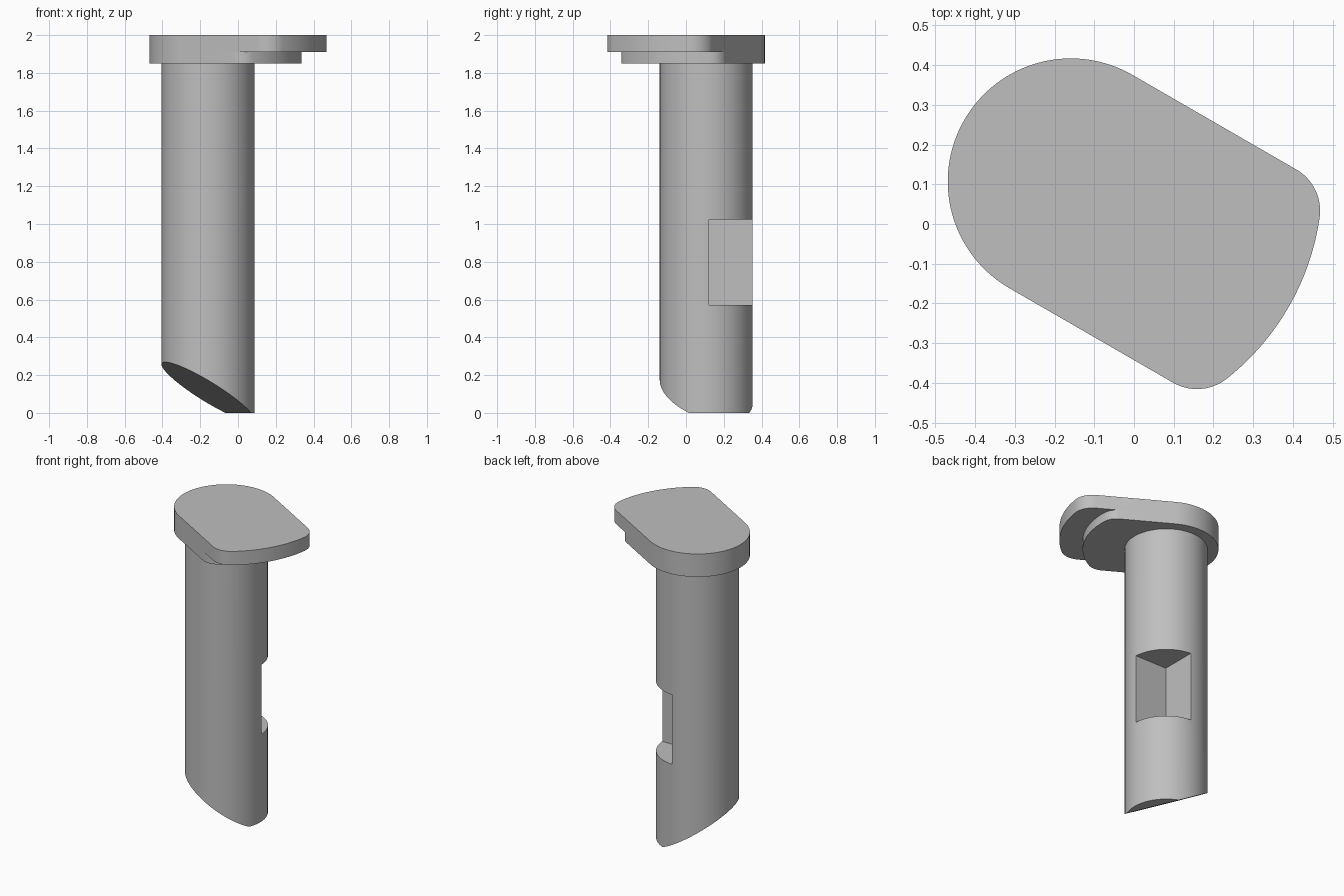
import bpy, bmesh
from math import sin, cos, radians, sqrt, atan2, pi
from mathutils import Matrix, Vector

AXIS = Vector((-0.159, 0.107, 0))      # pin axis in plan
PIN_R, HEAD_R = 0.246, 0.31
TOP, LEDGE, UNDER = 2.0, 1.91, 1.85

cube = bpy.data.objects.get("Cube")
if cube:
    bpy.data.objects.remove(cube, do_unlink=True)

steel = bpy.data.materials.new("plain grey")
steel.use_nodes = True
grey = (0.52, 0.52, 0.52, 1)
steel.diffuse_color = grey
steel.node_tree.nodes["Principled BSDF"].inputs["Base Color"].default_value = grey


def make_object(name, bm):
    bmesh.ops.recalc_face_normals(bm, faces=bm.faces)
    mesh = bpy.data.meshes.new(name)
    bm.to_mesh(mesh)
    bm.free()
    mesh.materials.append(steel)
    ob = bpy.data.objects.new(name, mesh)
    bpy.context.collection.objects.link(ob)
    return ob


def extrude_outline(points, z0, z1):
    bm = bmesh.new()
    face = bm.faces.new([bm.verts.new((x, y, z0)) for x, y in points])
    top = bmesh.ops.extrude_face_region(bm, geom=[face])["geom"]
    bmesh.ops.translate(bm, vec=(0, 0, z1 - z0),
                        verts=[v for v in top if isinstance(v, bmesh.types.BMVert)])
    return bm


def arc(centre, r, a0, a1, steps):
    return [(centre[0] + r * cos(a0 + (a1 - a0) * i / steps),
             centre[1] + r * sin(a0 + (a1 - a0) * i / steps)) for i in range(steps + 1)]


def tongue(reach, fillet):
    """Round back, straight flanks, and an arc nose with filleted corners."""
    v = HEAD_R - fillet
    u = sqrt((reach - fillet) ** 2 - v ** 2)
    a = atan2(v, u)
    pts = arc((0, 0), HEAD_R, pi / 2, 3 * pi / 2, 64)
    pts += arc((u, -v), fillet, -pi / 2, -a, 16)
    pts += arc((0, 0), reach, -a, a, 32)[1:-1]
    pts += arc((u, v), fillet, a, pi / 2, 16)
    turn = Matrix.Rotation(radians(-30), 3, 'Z')
    return [(AXIS + turn @ Vector((x, y, 0))).xy for x, y in pts]


def apply_boolean(ob, other, operation):
    mod = ob.modifiers.new(operation.lower(), 'BOOLEAN')
    mod.operation, mod.solver, mod.object = operation, 'EXACT', other
    bpy.context.view_layer.update()
    bpy.context.view_layer.objects.active = ob
    bpy.ops.object.modifier_apply(modifier=mod.name)
    bpy.data.objects.remove(other, do_unlink=True)


# Head: long upper plate joined to a shorter tier underneath
head = make_object("head", extrude_outline(tongue(0.633, 0.12), LEDGE, TOP))
tier = make_object("head_lower_tier", extrude_outline(tongue(0.495, 0.10), UNDER, LEDGE))
apply_boolean(head, tier, 'UNION')

# Pin: round shaft with a slanted cut at the foot
rim = [(x + AXIS.x, y + AXIS.y) for x, y in arc((0, 0), PIN_R, 0, 2 * pi, 128)[:-1]]
bm = extrude_outline(rim, 0, UNDER)
slope, heading = 0.64, radians(23)
bmesh.ops.bisect_plane(bm, geom=bm.verts[:] + bm.edges[:] + bm.faces[:],
                       plane_co=(0, 0, slope * 0.07),
                       plane_no=(slope * cos(heading), slope * sin(heading), 1),
                       clear_inner=True)
bmesh.ops.holes_fill(bm, edges=[e for e in bm.edges if e.is_boundary])
pin = make_object("pin", bm)

# Quarter notch cut to the axis on the back of the pin
x0, y0 = AXIS.x + 0.015, AXIS.y + 0.015
notch = [(x0, y0), (x0 + 0.5, y0), (x0 + 0.5, y0 + 0.5), (x0, y0 + 0.5)]
cutter = make_object("notch_cutter", extrude_outline(notch, 0.57, 1.025))
cutter.hide_render = True
apply_boolean(pin, cutter, 'DIFFERENCE')

# Smooth the curved walls, keep the rims sharp
bpy.ops.object.select_all(action='DESELECT')
for ob in (head, pin):
    ob.select_set(True)
bpy.context.view_layer.objects.active = pin
bpy.ops.object.shade_smooth_by_angle(angle=radians(25))
